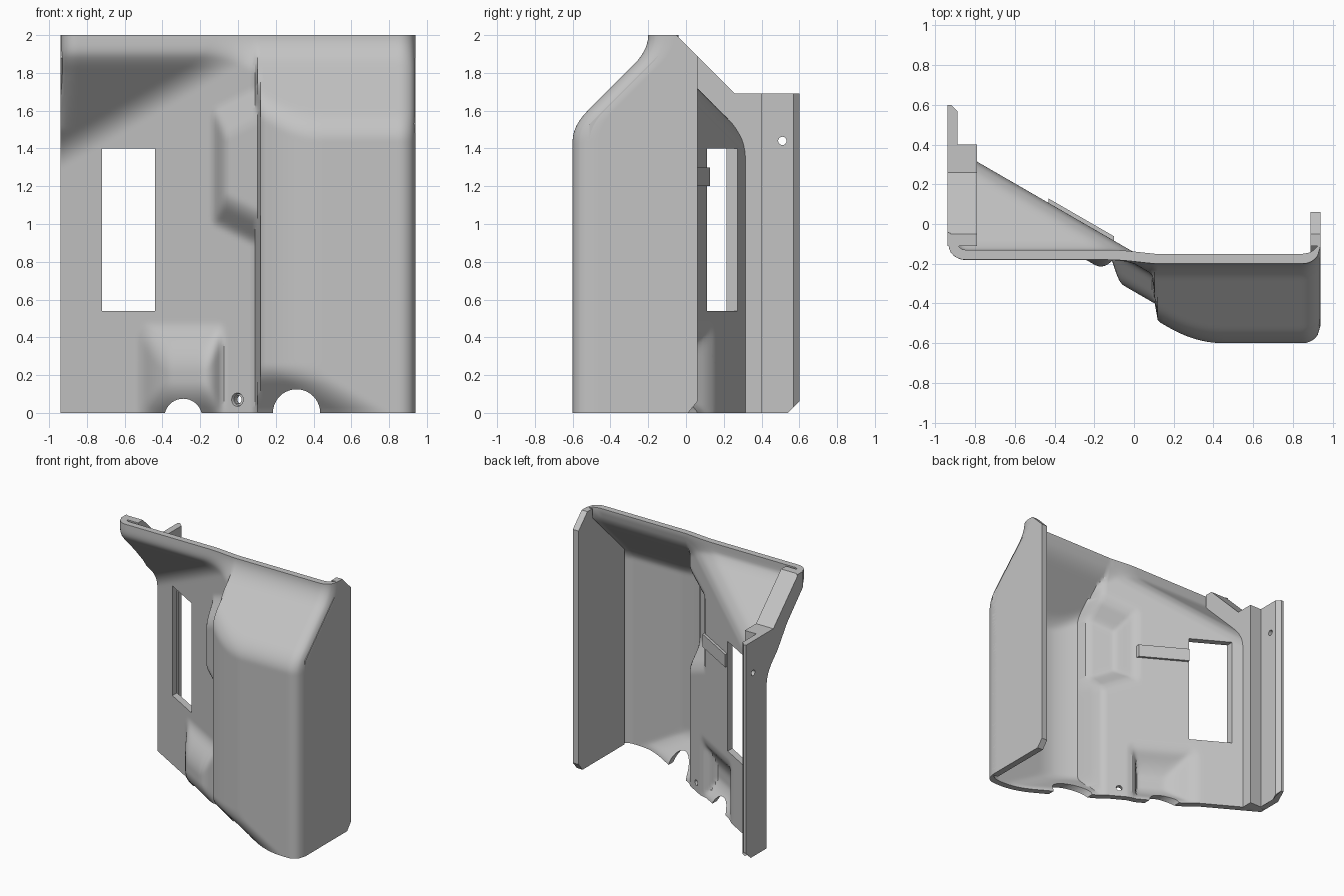
import bpy, bmesh, math
from mathutils import Vector

if "Cube" in bpy.data.objects:
    bpy.data.objects.remove(bpy.data.objects["Cube"])

grey = bpy.data.materials.new("light_grey")
grey.use_nodes = True
grey.diffuse_color = (0.55, 0.55, 0.55, 1)
grey.node_tree.nodes["Principled BSDF"].inputs["Base Color"].default_value = grey.diffuse_color

W, H, T = 0.94, 2.0, 0.05          # half width, height, sheet thickness
SLOPE = math.tan(math.radians(30))
TILT = math.radians(-30)


def make(name, bm):
    bmesh.ops.recalc_face_normals(bm, faces=bm.faces)
    mesh = bpy.data.meshes.new(name)
    bm.to_mesh(mesh)
    bm.free()
    mesh.materials.append(grey)
    ob = bpy.data.objects.new(name, mesh)
    bpy.context.collection.objects.link(ob)
    return ob


def smin(k, a, *rest):
    for b in rest:
        h = max(k - abs(a - b), 0) / k
        a = min(a, b) - h * h * k / 4
    return a


def smax(k, *vals):
    return -smin(k, *[-v for v in vals])


def front(x, z):
    """Depth of the outer face of the panel."""
    bulge = smin(0.05, 0.22, 8 * (x - 0.09), z + 0.01)
    upper_bump = smin(0.05, 0.14, 2.5 * (x + 0.13), z - 0.95 + 0.5 * x, 1.66 + 0.5 * x - z)
    lower_bump = smin(0.07, 0.12, 1.2 * (x + 0.51), -1.6 * (x + 0.08), 0.8 * (0.45 - z), z + 0.02)
    y = -0.2 - SLOPE * x - smax(0.03, 0, bulge, upper_bump, lower_bump)
    y = smin(0.08, y, smax(0.08, 1.71 - z, -0.2))
    y = smax(0.08, y, -0.6, smin(0.08, z - 2.12, -0.2))
    # rounded side corners
    r = 0.09
    e = min(max(x - W + r, 0), r)
    y += r - math.sqrt(r * r - e * e)
    e = min(max(-x - W + r, 0), r)
    y += (r - math.sqrt(r * r - e * e)) * min(max((z - 1.5) / 0.3, 0), 1)
    return y


def back(x, z):
    """Inner face: the outer face swept by a ball of the sheet thickness."""
    best = front(x, z) + T
    for r in (0.5, 0.85, 1):
        for i in range(8):
            a = i * math.pi / 4
            px, pz = x + r * T * math.cos(a), z + r * T * math.sin(a)
            px, pz = min(max(px, -W), W - T), min(max(pz, 0), H)
            best = max(best, front(px, pz) + T * math.sqrt(1 - r * r))
    return best


def sheet():
    nx, nz = 126, 134
    bm = bmesh.new()
    sides = []
    for depth in (front, back):
        rows = []
        for j in range(nz + 1):
            z = H * j / nz
            rows.append([bm.verts.new((x, depth(x, z), z))
                         for x in (-W + 2 * W * i / nx for i in range(nx + 1))])
        for a, b in zip(rows, rows[1:]):
            for i in range(nx):
                bm.faces.new((a[i], a[i + 1], b[i + 1], b[i]))
        sides.append(rows[0] + [r[-1] for r in rows[1:]] + rows[-1][-2::-1]
                     + [r[0] for r in rows[-2:0:-1]])
    f, b = sides
    for i in range(len(f)):
        bm.faces.new((f[i - 1], f[i], b[i], b[i - 1]))
    return make("front_panel", bm)


def prism(name, points, axis, lo, hi):
    """Extrude a profile along x (points are y, z) or along z (points are x, y)."""
    bm = bmesh.new()
    rings = [[bm.verts.new((t, p, q) if axis == "x" else (p, q, t)) for p, q in points]
             for t in (lo, hi)]
    for ring in rings:
        bm.faces.new(ring)
    for i in range(len(points)):
        bm.faces.new((rings[0][i - 1], rings[0][i], rings[1][i], rings[1][i - 1]))
    return make(name, bm)


def cut(target, cutter):
    mod = target.modifiers.new("cut", "BOOLEAN")
    mod.object = cutter
    mod.operation = "DIFFERENCE"
    mod.solver = "MANIFOLD"
    bpy.context.view_layer.objects.active = target
    bpy.ops.object.modifier_apply(modifier=mod.name)
    bpy.data.objects.remove(cutter)


def drill(target, loc, axis, r1, r2, length, stretch=0.0):
    """Round or slotted cutter along an axis; a stretched one is long in z."""
    bm = bmesh.new()
    bmesh.ops.create_cone(bm, cap_ends=True, segments=40, radius1=r1, radius2=r2, depth=length)
    axis = Vector(axis).normalized()
    side = Vector((0, 0, 1)).cross(axis)
    for v in bm.verts:
        u, w, t = v.co
        if stretch:
            w += math.copysign(stretch, w) if abs(w) > 1e-5 else stretch
        v.co = Vector(loc) + side * u + Vector((0, 0, w)) + axis * t
    cut(target, make("cutter", bm))


# Panel with its openings
panel = sheet()
NORMAL = (math.sin(-TILT), math.cos(TILT), 0)
cut(panel, prism("window_cutter", [(-0.72, -0.5), (-0.44, -0.5), (-0.44, 0.6), (-0.72, 0.6)],
                 "z", 0.54, 1.4))
drill(panel, (-0.615, 0.16, 0.345), NORMAL, 0.125, 0.125, 0.4)
drill(panel, (0.215, -0.54, 0.795), NORMAL, 0.062, 0.062, 0.5, 0.062)
drill(panel, (0.31, -0.4, 0), (0, 1, 0), 0.125, 0.125, 0.9)
drill(panel, (-0.29, 0, -0.025), (0, 1, 0), 0.1, 0.1, 0.9)
drill(panel, (0, -0.18, 0.07), NORMAL, 0.022, 0.022, 0.3)
drill(panel, (-0.01, -0.21, 0.07), NORMAL, 0.05, 0.03, 0.06)

# Left side wall with countersunk holes
left_wall = prism("left_wall", [(-0.51, 0), (0.01, 0), (0.06, 0.06), (0.06, 1.89), (-0.05, 2),
                                (-0.11, 2), (-0.11, 1.93), (-0.51, 1.53)], "x", W - T, W)
for z in (0.23, 1.38):
    drill(left_wall, (W, -0.02, z), (1, 0, 0), 0.022, 0.022, 0.3)
    drill(left_wall, (W, -0.02, z), (1, 0, 0), 0.03, 0.065, 0.06)

# Right mounting rail: thick root plus thin drilled flange
rail = prism("right_rail", [(-0.94, 0.36), (-0.79, 0.28), (-0.79, 0.4), (-0.89, 0.4), (-0.89, 0.54),
                            (-0.89, 0.57), (-0.92, 0.6), (-0.94, 0.6), (-0.94, 0.54)],
             "z", 0, 1.69)
for v in rail.data.vertices:
    if v.co.z < 0.01:
        v.co.z = max(v.co.y - 0.54, 0)
for z in (0.24, 1.44):
    drill(rail, (-0.92, 0.51, z), (1, 0, 0), 0.022, 0.022, 0.2)

# Gusset closing the overhang at the right end
gusset = prism("right_gusset", [(-0.11, 2), (-0.05, 2), (0.26, 1.69), (0.4, 1.69), (0.4, 1.38),
                                (0.37, 1.38), (-0.11, 1.88)], "x", -W, -0.79)

# Rib on the inner face between window and bump
rib = prism("inner_rib", [(x, -0.15 - SLOPE * x + d) for x, d in
                          ((-0.43, -0.01), (-0.1, -0.01), (-0.1, 0.03), (-0.43, 0.03))],
            "z", 1.2, 1.3)

for ob in (panel, left_wall, rail, gusset, rib):
    bpy.ops.object.select_all(action="DESELECT")
    ob.select_set(True)
    bpy.context.view_layer.objects.active = ob
    bpy.ops.object.shade_smooth_by_angle(angle=math.radians(30))
